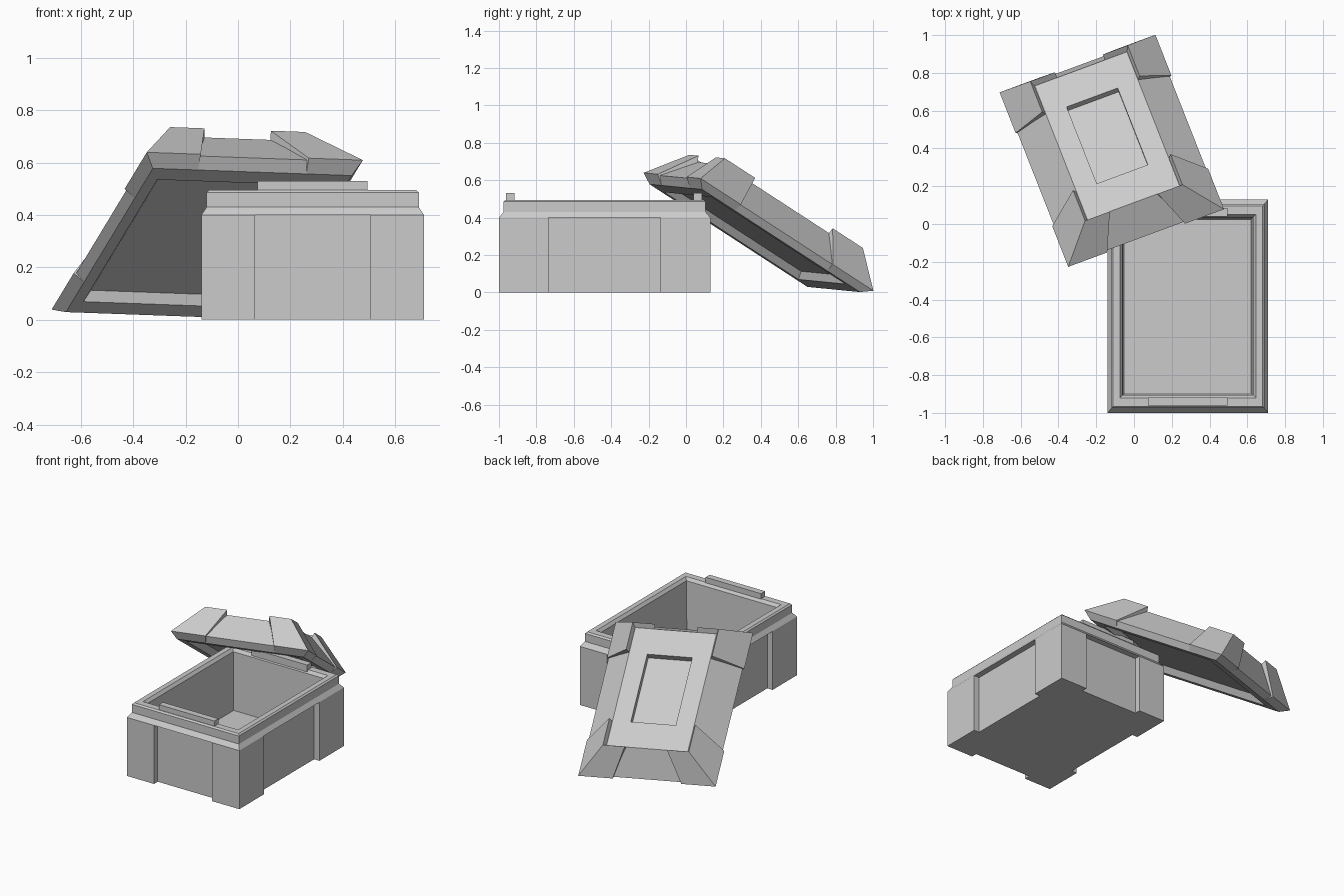
import bpy, bmesh
from mathutils import Matrix, Vector

if "Cube" in bpy.data.objects:
    bpy.data.objects.remove(bpy.data.objects["Cube"])


def finish(name, bm, matrix):
    bmesh.ops.recalc_face_normals(bm, faces=bm.faces)
    me = bpy.data.meshes.new(name)
    bm.to_mesh(me)
    bm.free()
    ob = bpy.data.objects.new(name, me)
    ob.matrix_world = matrix
    bpy.context.collection.objects.link(ob)
    return ob


def loft(name, rings, matrix):
    """Closed solid through rectangular rings (half width, half length, height)."""
    bm = bmesh.new()
    loops = [[bm.verts.new((sx * x, sy * y, z))
              for sx, sy in ((-1, -1), (1, -1), (1, 1), (-1, 1))] for x, y, z in rings]
    for a, b in zip(loops, loops[1:]):
        for i in range(4):
            j = (i + 1) % 4
            bm.faces.new((a[i], a[j], b[j], b[i]))
    bm.faces.new(loops[0])
    bm.faces.new(loops[-1])
    finish(name, bm, matrix)


def corners(name, section, matrix):
    """Four L-shaped corner guards; section rows are (x, y, z, x cut, y cut)."""
    for sx in (-1, 1):
        for sy in (-1, 1):
            bm = bmesh.new()
            rows = [[bm.verts.new((sx * px, sy * py, z))
                     for px, py in ((cx, y), (x, y), (x, cy))]
                    for x, y, z, cx, cy in section]
            for a, b in zip(rows, rows[1:] + rows[:1]):
                for i in range(2):
                    bm.faces.new((a[i], a[i + 1], b[i + 1], b[i]))
            bm.faces.new([r[0] for r in rows])
            bm.faces.new([r[2] for r in rows])
            side = ("front" if sy < 0 else "back") + ("_left" if sx < 0 else "_right")
            finish(name + "_" + side, bm, matrix)


# Open box: recessed panels, overhanging stepped rim, hollow inside
BOX = Matrix.Translation((0.285, -0.435, 0))
loft("box_body", [
    (.385, .525, 0), (.385, .525, .4), (.425, .565, .4), (.405, .54, .43),
    (.405, .54, .485), (.395, .53, .495), (.36, .485, .495),
    (.345, .47, .475), (.335, .46, .08)], BOX)
corners("box_post", [
    (.425, .565, 0, .22, .30), (.425, .565, .4, .22, .30),
    (.375, .515, .4, .22, .30), (.375, .515, 0, .22, .30)], BOX)

# Locating tabs on the short rims
for side, y in (("front", -.505), ("back", .4975)):
    loft("rim_tab_" + side, [(.21, .022, .48), (.21, .022, .53)],
         BOX @ Matrix.Translation((0, y, 0)))

# Lid placement: leaning on the back edge of the box, twisted
u = Vector((.9373, .3466, -.034)).normalized()
v = Vector((-.3066, .7988, -.518))
v = (v - u * v.dot(u)).normalized()
n = u.cross(v)
LID = Matrix.Translation((-.1175, .3875, .324)) @ Matrix((u, v, n)).transposed().to_4x4()

# Lid: hollow underside, sloped sides, sunken window on top
loft("lid_body", [
    (.33, .43, 0), (.36, .45, -.04), (.405, .53, -.04), (.43, .567, 0),
    (.26, .445, .16), (.144, .255, .16), (.144, .255, .12)], LID)
corners("lid_guard", [
    (.405, .53, -.04, .22, .31), (.44, .58, 0, .22, .31),
    (.275, .463, .19, .135, .26), (.26, .445, .155, .135, .26)], LID)
